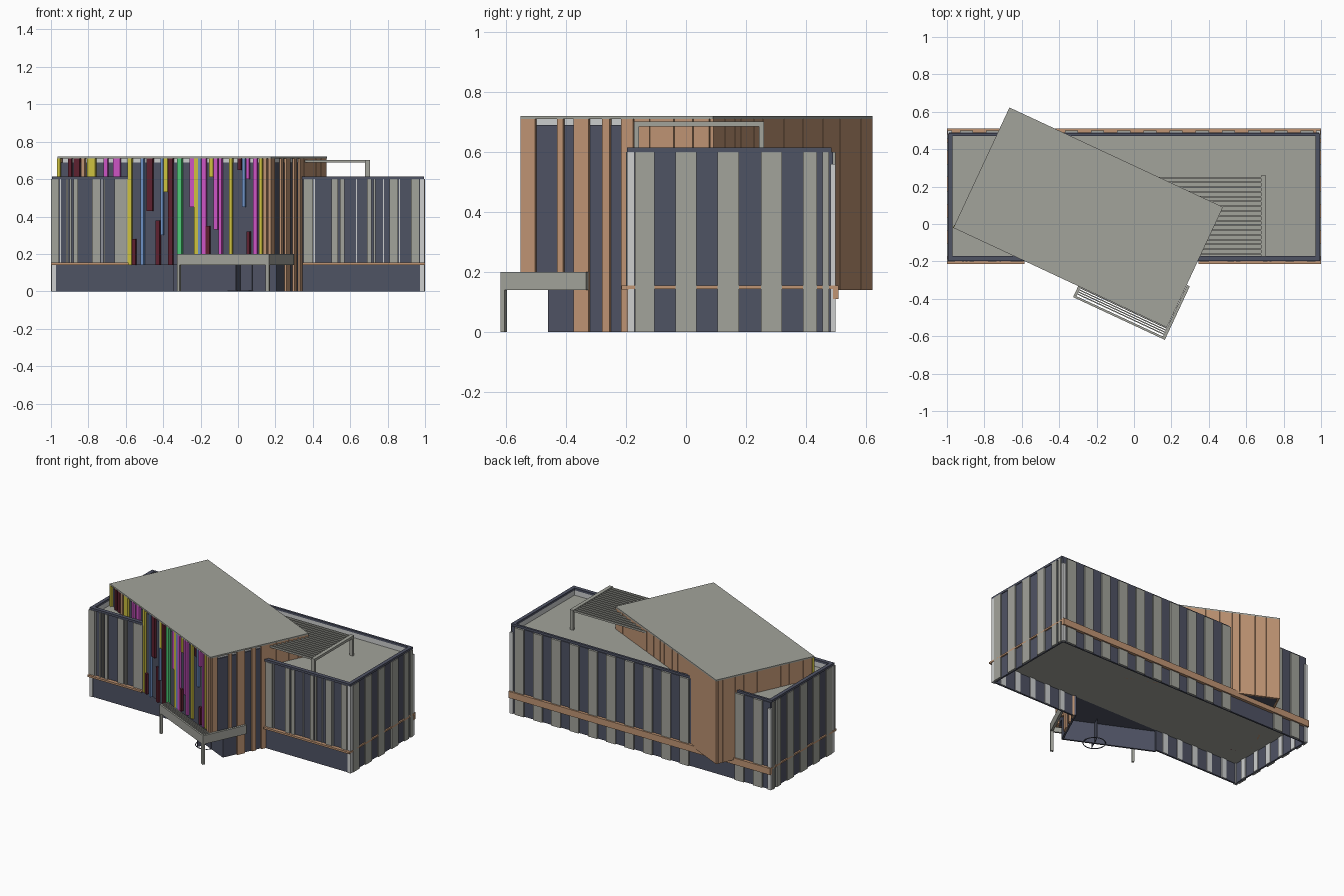
import bpy, bmesh, math
from mathutils import Matrix, Vector

def lin(h):
    c = [int(h[i:i + 2], 16) / 255 for i in (0, 2, 4)]
    return [x / 12.92 if x <= 0.04045 else ((x + 0.055) / 1.055) ** 2.4 for x in c] + [1]

MATS = {}
for n, h in dict(navy="4f5364", grey="a2a39b", light_grey="cdcfcf", wood="c09574", yellow="d0c440",
                 magenta="cf55c6", maroon="5f2130", blue="6e92c8", green="4fcb78").items():
    MATS[n] = bpy.data.materials.new(n)
    MATS[n].diffuse_color = lin(h)

# local frame of the turned upper volume
TURN = Matrix.Translation((-0.245, 0.035, 0)) @ Matrix.Rotation(math.radians(-25), 4, 'Z')

def boxes(name, items, mat, turned=False):
    """One object from boxes given as (x0, x1, y0, y1, z0, z1)."""
    bm = bmesh.new()
    for x0, x1, y0, y1, z0, z1 in items:
        m = Matrix.Translation(((x0 + x1) / 2, (y0 + y1) / 2, (z0 + z1) / 2)) @ \
            Matrix.Diagonal((x1 - x0, y1 - y0, z1 - z0, 1))
        bmesh.ops.create_cube(bm, size=1, matrix=m)
    me = bpy.data.meshes.new(name)
    bm.to_mesh(me)
    bm.free()
    me.materials.append(MATS[mat])
    ob = bpy.data.objects.new(name, me)
    bpy.context.collection.objects.link(ob)
    if turned:
        ob.matrix_world = TURN
    return ob

# ---- main long volume: hollow navy walls, floor and roof
boxes("main_walls", [
    (-.99, -.33, -.19, -.178, 0, .145), (.33, .99, -.19, -.178, 0, .145),
    (-.99, -.56, -.19, -.178, .145, .6), (.33, .99, -.19, -.178, .145, .6),
    (-.99, .99, .478, .49, 0, .6),
    (-.99, -.978, -.178, .478, 0, .6), (.978, .99, -.178, .478, 0, .6)], "navy")
boxes("main_floor", [(-.978, .978, -.178, .478, .14, .15)], "grey")
boxes("main_roof", [(-.978, .978, -.178, .478, .55, .565)], "grey")
boxes("parapet_cap", [
    (-.995, -.57, -.197, -.17, .6, .615), (.34, .995, -.197, -.17, .6, .615),
    (-.995, .995, .47, .485, .6, .615),
    (-.995, -.97, -.17, .47, .6, .615), (.97, .995, -.17, .47, .6, .615)], "navy")
boxes("parapet_lining", [
    (-.978, -.57, -.178, -.172, .565, .6), (.34, .978, -.178, -.172, .565, .6),
    (-.978, .978, .472, .478, .565, .6),
    (-.978, -.972, -.178, .478, .565, .6), (.972, .978, -.178, .478, .565, .6)], "light_grey")

# vertical grey cladding planks
front = [(-1, -.957), (-.92, -.91), (-.9, -.89), (-.88, -.855), (-.78, -.735), (-.72, -.71), (-.66, -.59),
         (.35, .4), (.5, .535), (.545, .57), (.69, .715), (.725, .735), (.81, .855), (.925, .97)]
boxes("front_planks", [(a, b, -.2, -.189, .155, .6) for a, b in front], "grey")
boxes("front_reveals", [(a, a + .006, -.198, -.189, 0.155, .6)
                        for a in (-.952, -.73, -.6, .405, .63, .775, .86, .975)], "light_grey")
back = [(.96 - .14 * i - .07, .96 - .14 * i) for i in range(14)]
boxes("back_planks", [(a, b, .489, .5, 0, .6) for a, b in back if not (a < -.41 and b > -.71)], "grey")
side = [(-.17, -.105), (-.035, .035), (.105, .177), (.25, .32), (.39, .437), (.455, .478)]
boxes("side_planks", [(s * .994 - .006, s * .994 + .006, a, b, 0, .6)
                      for s in (-1, 1) for a, b in side], "grey")
boxes("corner_posts", [(s * .985 - .012, s * .985 + .012, y0, y1, 0, h) for s in (-1, 1)
                       for y0, y1, h in ((-.196, -.172, .6), (.482, .499, .56))], "light_grey")
# light strips inside the hollow base
boxes("base_inner_strips", [(-.9 + .12 * i, -.86 + .12 * i, -.179, -.172, 0, .14)
                            for i in range(16) if not -.36 < -.9 + .12 * i < .33] +
      [(-.979, -.972, -.12 + .12 * i, -.08 + .12 * i, 0, .14) for i in range(5)], "light_grey")

# wooden belt
boxes("wood_belt", [
    (-1, -.585, -.215, -.19, .142, .155), (.345, 1, -.215, -.19, .142, .155),
    (-1, 1, .49, .51, .11, .155),
    (-1.0, -.988, -.215, .49, .143, .154), (.988, 1.0, -.215, .49, .143, .154)], "wood")

# ---- turned upper volume
boxes("upper_core", [(-.618, .618, -.34, .343, .142, .69)], "navy", True)
boxes("upper_base_walls", [(.01, .618, -.258, -.246, 0, .142), (.606, .618, -.246, .06, 0, .142)], "navy", True)
boxes("upper_roof_edge", [(-.61, .61, -.335, .335, .69, .712)], "light_grey", True)
boxes("upper_roof", [(-.63, .63, -.355, .355, .71, .72)], "grey", True)

# wooden boards on the back and left faces, with open joints
def run(start, end, widths):
    out, p, i = [], start, 0
    while p < end - .001:
        q = min(p + widths[i % len(widths)], end)
        out.append((p, q - .003))
        p, i = q, i + 1
    return out

boxes("upper_back_boards", [(a, b, .342, .355, .14, .71) for a, b in
                            run(-.63, .63, (.09, .07, .1, .05, .08))], "wood", True)
boxes("upper_left_boards", [(-.63, -.617, a, b, .14, .71) for a, b in
                            run(-.352, .342, (.08, .1, .06, .09))], "wood", True)
right = [(-.355, -.346, .14), (-.341, -.302, .14), (-.22, -.198, .14), (-.159, -.104, 0),
         (-.054, -.026, 0), (.015, .06, 0)]
right += [(a, b, .14) for a, b in run(.063, .342, (.06, .09, .07))]
boxes("upper_right_boards", [(.617, .63, a, b, z) + (.71,) for a, b, z in right], "wood", True)

# coloured fins on the front face: centre x as seen from the front, width, z range
fins = {
    "yellow": [(-.96, .015, .14, .71), (-.785, .042, .14, .71), (-.58, .022, .14, .71), (-.387, .022, .53, .71),
               (-.225, .022, .14, .71), (-.145, .02, .61, .71), (-.04, .016, .2, .71), (.12, .018, .2, .71)],
    "magenta": [(-.708, .02, .14, .71), (-.65, .036, .14, .71), (-.247, .022, .45, .71), (-.183, .022, .14, .71),
                (-.12, .02, .33, .71), (-.096, .018, .2, .71), (.05, .016, .6, .71), (.09, .022, .2, .71)],
    "maroon": [(-.9, .018, .14, .71), (-.863, .032, .14, .71), (-.558, .018, .14, .28), (-.473, .032, .43, .71),
               (-.43, .022, .14, .38), (-.362, .024, .14, .71), (-.163, .02, .2, .35), (.006, .02, .65, .71),
               (.053, .018, .2, .32)],
    "blue": [(-.513, .018, .14, .71), (-.408, .012, .3, .71), (-.205, .016, .14, .71), (.028, .016, .45, .71)],
    "green": [(-.313, .024, .14, .71)],
    "wood": [(-.83, .02, .14, .71), (.143, .02, .14, .71), (.167, .016, .14, .71)],
}
for col, rows in fins.items():
    boxes(col + "_fins", [((x - w / 2 + .395) / .906, (x + w / 2 + .395) / .906, -.355, -.339, a, b)
                          for x, w, a, b in rows], col, True)

# ---- entrance canopy wrapping the front right corner
boxes("canopy_frame", [(.107, .648, -.42, -.408, .14, .2), (.632, .648, -.408, -.104, .14, .2),
                       (.107, .119, -.408, -.355, .14, .2)], "grey", True)
boxes("canopy_slats", [(.119, .632, v, v + .006, .17, .195) for v in (-.398, -.386, -.374, -.362)], "grey", True)
boxes("canopy_legs", [(.107, .122, -.42, -.405, 0, .14), (.628, .648, -.42, -.405, 0, .14)], "grey", True)

# revolving door: floor ring and wings
bpy.ops.mesh.primitive_torus_add(major_radius=.07, minor_radius=.003, major_segments=32, minor_segments=6,
                                 location=(.017, -.365, .003))
ring = bpy.context.object
ring.name = "door_ring"
ring.data.materials.append(MATS["navy"])
boxes("door_wings", [(.404, .408, -.32, -.18, .004, .14), (.336, .476, -.262, -.259, .004, .14)], "navy", True)

# ---- roof pergola: slats run from the turned volume to a beam on two posts
slats = []
for i in range(17):
    y = -.16 + .0255 * i
    x = .176 + (y + .553) * .466 if y < .091 else .476 - (y - .091) / .466
    slats.append((x - .01, .685, y - .004, y + .004, .688, .701))
boxes("pergola_slats", slats, "grey")
boxes("pergola_beam", [(.68, .705, -.173, .26, .686, .703)], "grey")
boxes("pergola_posts", [(.68, .705, y, y + .016, .56, .69) for y in (-.173, .244)], "grey")
